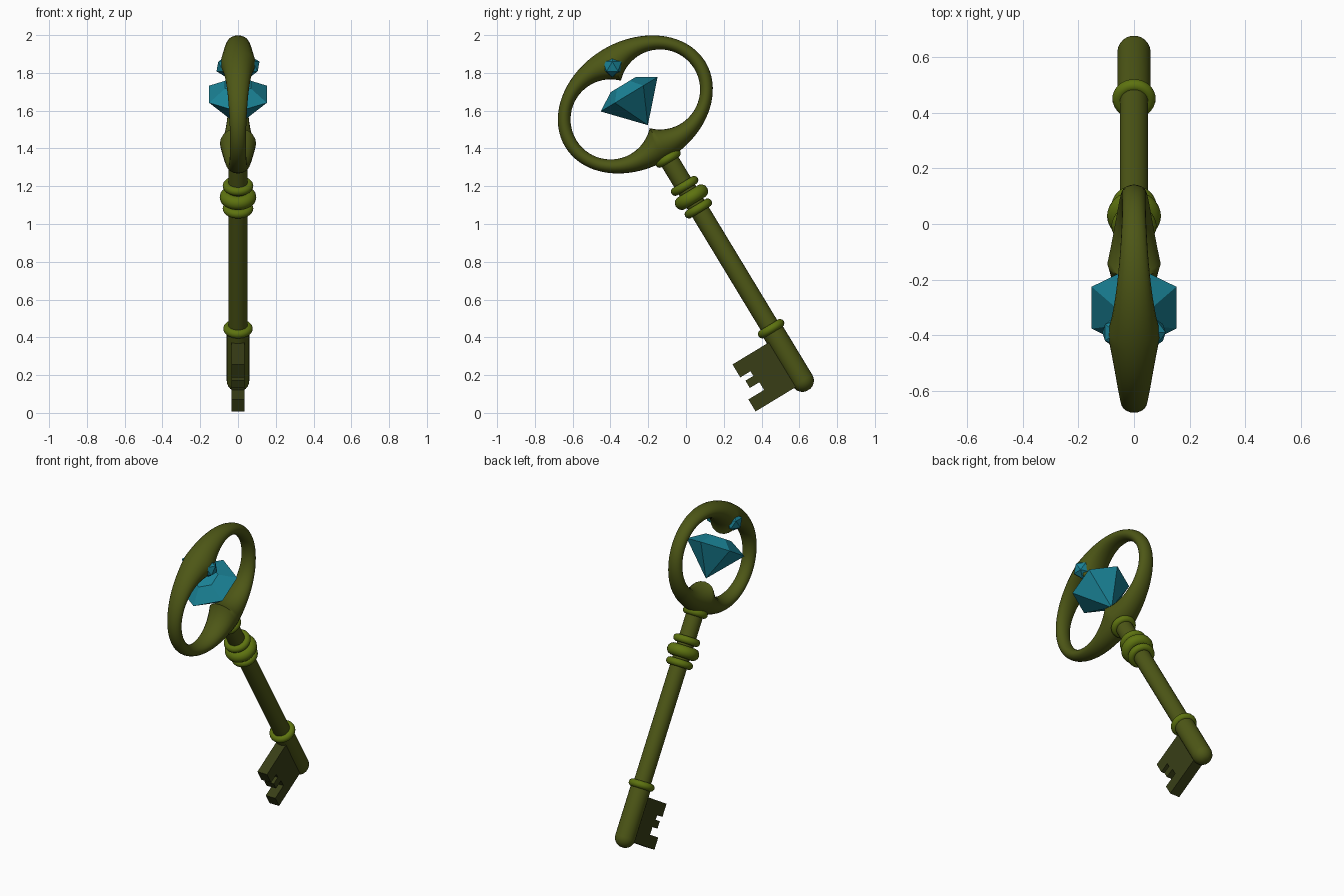
import bpy, bmesh
from math import sin, cos, pi, sqrt, radians
from mathutils import Matrix, Vector

if "Cube" in bpy.data.objects:
    bpy.data.objects.remove(bpy.data.objects["Cube"])

# Key frame: local z runs up the shaft, local y across the head, origin at the middle collar
KEY = Matrix.Translation((0, 0.029, 1.142)) @ Matrix.Rotation(radians(31.2), 4, 'X')
HEAD_Z = 0.574


def material(name, rgb):
    m = bpy.data.materials.new(name)
    m.diffuse_color = (*rgb, 1)
    m.use_nodes = True
    m.node_tree.nodes["Principled BSDF"].inputs["Base Color"].default_value = m.diffuse_color
    return m


METAL = material("olive_metal", (0.075, 0.095, 0.008))
TRIM = material("bright_olive", (0.11, 0.17, 0.005))
DARK = material("dark_olive", (0.04, 0.048, 0.008))
GEM = material("teal_gem", (0.01, 0.22, 0.30))


def finish(name, bm, mat, smooth=None):
    bmesh.ops.recalc_face_normals(bm, faces=bm.faces)
    me = bpy.data.meshes.new(name)
    bm.to_mesh(me)
    bm.free()
    ob = bpy.data.objects.new(name, me)
    bpy.context.collection.objects.link(ob)
    me.materials.append(mat)
    ob.matrix_world = KEY
    if smooth:
        bpy.ops.object.select_all(action='DESELECT')
        ob.select_set(True)
        bpy.context.view_layer.objects.active = ob
        bpy.ops.object.shade_smooth_by_angle(angle=radians(smooth))
    return ob


def skin(bm, rings, close=False):
    """Bridge equal-length loops of points; cap the ends unless closed."""
    vs = [[bm.verts.new(p) for p in r] for r in rings]
    n = len(vs[0])
    for i in range(len(vs) if close else len(vs) - 1):
        a, b = vs[i], vs[(i + 1) % len(vs)]
        for j in range(n):
            k = (j + 1) % n
            bm.faces.new((a[j], a[k], b[k], b[j]))
    if not close:
        bm.faces.new(vs[0])
        bm.faces.new(vs[-1])


def circle(r, z, n):
    return [(r * sin(2 * pi * j / n), r * cos(2 * pi * j / n), z) for j in range(n)]


# Shaft, with a thicker rounded lower end
bm = bmesh.new()
skin(bm, [circle(0.051, z, 24) for z in (-0.83, 0.29)])
finish("shaft", bm, METAL, 40)

bm = bmesh.new()
cap = [(0.06 * sin(a), -1.135 - 0.06 * cos(a)) for a in [pi / 2 * i / 7 for i in range(1, 8)]]
skin(bm, [circle(r, z, 24) for r, z in cap + [(0.06, -0.814)]])
finish("shaft_tip", bm, METAL, 40)

# Collars: height, ring radius, tube radius
for name, z, R, r in (("lower_collar", -0.814, 0.055, 0.023),
                      ("middle_collar_low", -0.07, 0.058, 0.023),
                      ("middle_collar", 0, 0.060, 0.037),
                      ("middle_collar_high", 0.07, 0.058, 0.023),
                      ("head_collar", 0.24, 0.052, 0.023)):
    bm = bmesh.new()
    rings = []
    for i in range(32):
        a = 2 * pi * i / 32
        rings.append([((R + r * cos(b)) * cos(a), (R + r * cos(b)) * sin(a), z + r * sin(b))
                      for b in [2 * pi * j / 14 for j in range(14)]])
    skin(bm, rings, close=True)
    finish(name, bm, TRIM, 60)

# Head: elliptical outside, two overlapping circles as the hole, thickest at the cusps
bm = bmesh.new()
A, B, C, R = 0.434, 0.337, 0.153, 0.212
rings = []
for i in range(96):
    p = 2 * pi * i / 96
    outer = 1 / sqrt((cos(p) / A) ** 2 + (sin(p) / B) ** 2)
    inner = C * abs(cos(p)) + sqrt(R * R - (C * sin(p)) ** 2)
    mid, half = (outer + inner) / 2, (outer - inner) / 2
    deep = 0.042 + 0.054 * (1 - abs(cos(p)))
    ring = []
    for j in range(20):
        b = 2 * pi * j / 20
        rad = mid + half * cos(b)
        ring.append((deep * sin(b), rad * cos(p), HEAD_Z + rad * sin(p)))
    rings.append(ring)
skin(bm, rings, close=True)
finish("head_ring", bm, METAL, 60)

# Bit: toothed plate beside the shaft tip
outline = [(0, -0.87), (-0.273, -0.87), (-0.273, -0.95), (-0.21, -0.95), (-0.21, -0.979),
           (-0.259, -0.979), (-0.259, -1.024), (-0.20, -1.024), (-0.20, -1.072),
           (-0.297, -1.072), (-0.297, -1.146), (0, -1.146)]
bm = bmesh.new()
skin(bm, [[(x, y, z) for y, z in outline] for x in (-0.034, 0.034)])
finish("bit", bm, DARK)

# Large six-sided cut gem in the head
bm = bmesh.new()
g = HEAD_Z + 0.063
skin(bm, [circle(0.001, g - 0.19, 6), circle(0.176, g, 6), circle(0.078, g + 0.06, 6)])
finish("large_gem", bm, GEM)

# Small gems on both faces of the head
for side, x in (("left", -0.063), ("right", 0.063)):
    bm = bmesh.new()
    bmesh.ops.create_icosphere(bm, subdivisions=1, radius=0.057)
    ob = finish("small_gem_" + side, bm, GEM)
    ob.matrix_world = Matrix.Translation(KEY @ Vector((x, 0, HEAD_Z + 0.235)))
